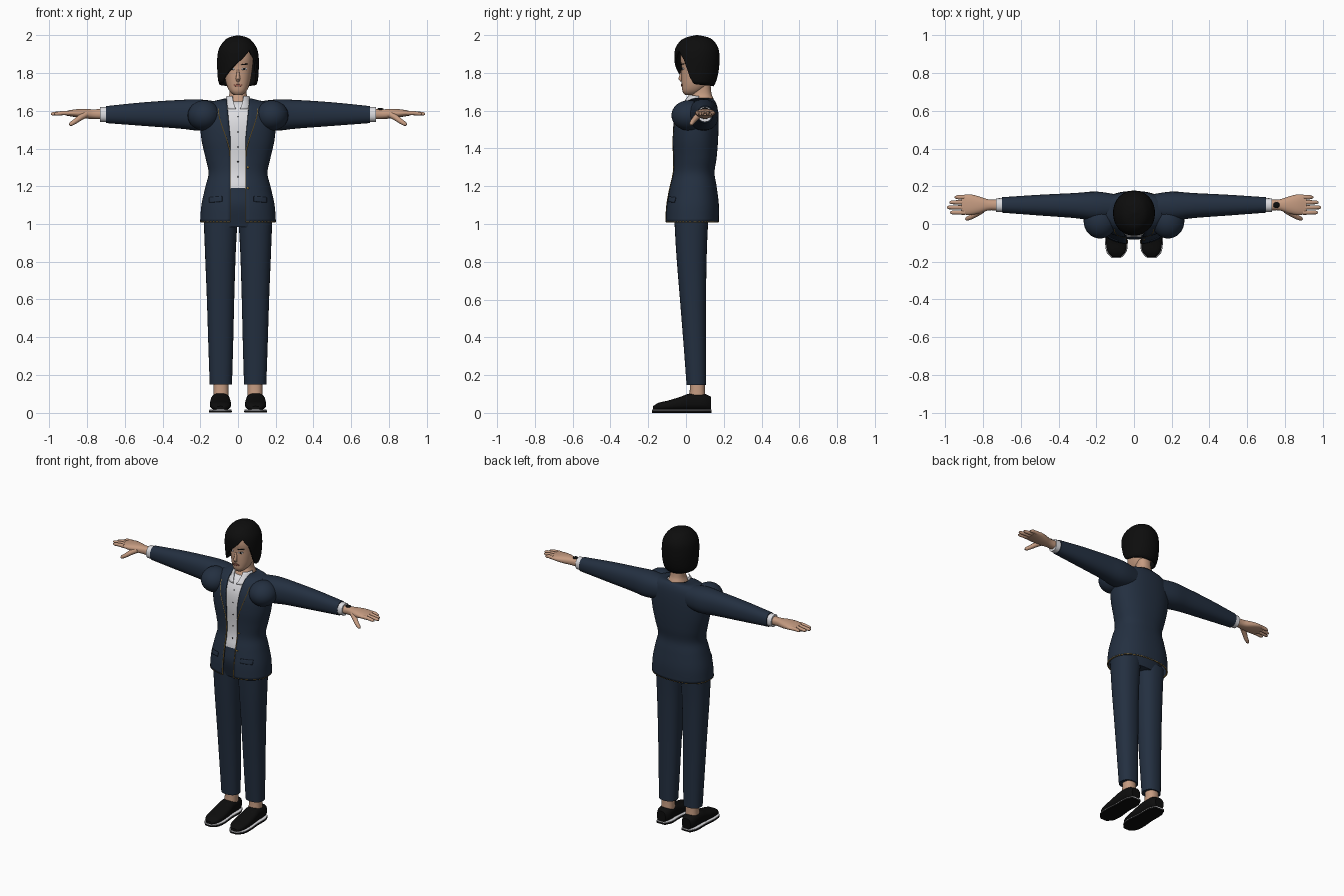
import bpy, bmesh, math
from mathutils import Vector

if "Cube" in bpy.data.objects:
    bpy.data.objects.remove(bpy.data.objects["Cube"])

def material(name, rgb):
    m = bpy.data.materials.new(name)
    m.diffuse_color = (*rgb, 1)
    m.use_nodes = True
    m.node_tree.nodes["Principled BSDF"].inputs["Base Color"].default_value = m.diffuse_color
    return m

NAVY = material("navy cloth", (0.017, 0.029, 0.052))
BLACK = material("black", (0.004, 0.004, 0.004))
SKIN = material("skin", (0.56, 0.33, 0.22))
WHITE = material("white cloth", (0.72, 0.72, 0.75))
GOLD = material("gold trim", (0.36, 0.22, 0.05))
LIP = material("lips", (0.36, 0.13, 0.09))

# Each key is (t, a0, a1, b0, b1): a cross-section box at t along the axis.
def at(keys, t):
    """Smooth (Hermite) interpolation of the cross-section keys."""
    t = min(max(t, keys[0][0]), keys[-1][0])
    i = next((k for k in range(len(keys) - 2) if t <= keys[k + 1][0]), len(keys) - 2)
    def slope(k, c):
        p, q = keys[max(k - 1, 0)], keys[min(k + 1, len(keys) - 1)]
        return (q[c] - p[c]) / (q[0] - p[0])
    p, q = keys[i], keys[i + 1]
    h = q[0] - p[0]
    u = (t - p[0]) / h
    return [(2*u**3 - 3*u*u + 1) * p[c] + (u**3 - 2*u*u + u) * h * slope(i, c)
            + (3*u*u - 2*u**3) * q[c] + (u**3 - u*u) * h * slope(i + 1, c) for c in range(1, 5)]

def point(keys, t, ang, n=2.3, axis='z'):
    a0, a1, b0, b1 = at(keys, t)
    c, s = math.cos(ang), math.sin(ang)
    a = (a0 + a1) / 2 + (a1 - a0) / 2 * math.copysign(abs(c) ** (2 / n), c)
    b = (b0 + b1) / 2 + (b1 - b0) / 2 * math.copysign(abs(s) ** (2 / n), s)
    return {'z': (a, b, t), 'x': (t, a, b), 'y': (a, t, b)}[axis]

def front_y(keys, x, z, n=2.3):
    a0, a1, b0, b1 = at(keys, z)
    r = min(abs(x - (a0 + a1) / 2) / ((a1 - a0) / 2), 1)
    return (b0 + b1) / 2 - (b1 - b0) / 2 * (1 - r ** n) ** (1 / n)

def finish(ob, mat, mirror=False, thick=0):
    ob.data.materials.clear()
    ob.data.materials.append(mat)
    bpy.ops.object.select_all(action='DESELECT')
    ob.select_set(True)
    bpy.context.view_layer.objects.active = ob
    bpy.ops.object.shade_smooth_by_angle(angle=math.radians(45))
    if thick:
        m = ob.modifiers.new("thickness", 'SOLIDIFY')
        m.thickness, m.offset = thick, 0
    if mirror:
        ob.modifiers.new("mirror", 'MIRROR')
    return ob

def mesh_object(name, bm):
    me = bpy.data.meshes.new(name)
    bm.to_mesh(me)
    bm.free()
    ob = bpy.data.objects.new(name, me)
    bpy.context.collection.objects.link(ob)
    return ob

def loft(name, keys, mat, axis='z', n=2.3, rings=16, seg=32, t0=None, span=None,
         start=None, ease=1, mirror=False, thick=0):
    """Skin over rings; span(t) opens the ring, start(angle) shapes the lower edge."""
    lo, hi = keys[0][0] if t0 is None else t0, keys[-1][0]
    cols = seg + 1 if span else seg
    bm = bmesh.new()
    grid = []
    for i in range(rings + 1):
        f = 1 - (1 - i / rings) ** ease
        row = []
        for j in range(cols):
            base = start(j / seg * 360) if start else lo
            t = base + (hi - base) * f
            a0, a1 = span(t) if span else (0, math.tau)
            row.append(bm.verts.new(point(keys, t, a0 + (a1 - a0) * j / seg, n, axis)))
        grid.append(row)
    for r, s in zip(grid, grid[1:]):
        for j in range(seg):
            k = (j + 1) % cols
            bm.faces.new((r[j], r[k], s[k], s[j]))
    if not span:
        bm.faces.new(grid[-1])
        if not start:
            bm.faces.new(grid[0][::-1])
    bmesh.ops.recalc_face_normals(bm, faces=bm.faces)
    return finish(mesh_object(name, bm), mat, mirror, thick)

def tube(name, pts, radii, mat, mirror=False, res=3):
    cu = bpy.data.curves.new(name, 'CURVE')
    cu.dimensions, cu.bevel_depth, cu.bevel_resolution, cu.use_fill_caps = '3D', 1, res, True
    sp = cu.splines.new('POLY')
    sp.points.add(len(pts) - 1)
    for i, p in enumerate(pts):
        sp.points[i].co = (*p, 1)
        sp.points[i].radius = radii[i] if isinstance(radii, list) else radii
    ob = bpy.data.objects.new(name, cu)
    bpy.context.collection.objects.link(ob)
    bpy.ops.object.select_all(action='DESELECT')
    ob.select_set(True)
    bpy.context.view_layer.objects.active = ob
    bpy.ops.object.convert(target='MESH')
    return finish(bpy.context.object, mat, mirror)

def patch(name, keys, cx, cz, hx, hz, mat, tilt=0, lens=True, lift=0.002, mirror=True):
    """Thin plate lying on the front of a lofted part."""
    bm = bmesh.new()
    g = []
    for i in range(11):
        u = i / 5 - 1
        h = hz * (max(math.sqrt(1 - u * u), 0.1) if lens else 1)
        col = []
        for v in (-1, -0.5, 0, 0.5, 1):
            x, z = cx + u * hx, cz + v * h + u * tilt
            col.append(bm.verts.new((x, front_y(keys, x, z) - lift, z)))
        g.append(col)
    for p, q in zip(g, g[1:]):
        for j in range(4):
            bm.faces.new((p[j], q[j], q[j + 1], p[j + 1]))
    return finish(mesh_object(name, bm), mat, mirror, 0.004)

def sphere(name, loc, scale, mat, mirror=False):
    bm = bmesh.new()
    bmesh.ops.create_uvsphere(bm, u_segments=32, v_segments=16, radius=1)
    for v in bm.verts:
        v.co = Vector(loc) + Vector(s * c for s, c in zip(scale, v.co))
    return finish(mesh_object(name, bm), mat, mirror)

def sym(rows):
    return [(z, -r, r, f, b) for z, r, f, b in rows]

# Jacket, open down the front
JACKET = sym([(1.01, .197, -.105, .17), (1.1, .19, -.1, .17), (1.2, .168, -.082, .158),
              (1.27, .152, -.066, .147), (1.35, .168, -.064, .158), (1.45, .19, -.068, .166),
              (1.55, .195, -.06, .168), (1.62, .175, -.03, .162), (1.65, .13, 0, .15),
              (1.662, .07, .015, .14)])
def opening(z):
    r = at(JACKET, z)[1]
    w = min(.04 + .02 * max(0, (z - 1.45) / .21), .85 * r)
    off = math.asin((w / r) ** 1.15)
    return -math.pi / 2 + off, 1.5 * math.pi - off
loft("jacket", JACKET, NAVY, rings=36, seg=56, span=opening, thick=.008)
patch("pocket_flap", JACKET, .118, 1.13, .034, .014, NAVY, tilt=-.003, lens=False, lift=.008)

# Gold piping on lapels, front edges and hem
line = [(.105, 1.61), (.1, 1.57), (.085, 1.52), (.06, 1.45), (.043, 1.39)]
line += [(.041, 1.39 - .0375 * k) for k in range(1, 11)]
tube("lapel_piping", [(x, front_y(JACKET, x, z) - .004, z) for x, z in line], .0025, GOLD, True, 1)
a, b = opening(1.013)
tube("hem_piping", [Vector(point(JACKET, 1.013, a + (b - a) * i / 48)) * 1.0 for i in range(49)],
     .0048, GOLD, res=1)
for z in (1.19, 1.3):
    sphere("jacket_button", (.052, front_y(JACKET, .052, z) - .004, z), (.006, .004, .006), GOLD)

# Shirt with collar and buttons
SHIRT = [(z, p + .012, q - .012, f + .012, k - .012) for z, p, q, f, k in JACKET if 1.15 < z < 1.655]
loft("shirt", SHIRT, WHITE, t0=1.187, rings=24)
for z in (1.25, 1.33, 1.41, 1.49, 1.57):
    sphere("shirt_button", (0, front_y(SHIRT, 0, z), z), (.004, .003, .004), BLACK)
loft("collar", sym([(1.61, .08, -.035, .14), (1.645, .07, -.012, .135), (1.678, .058, .008, .13)]),
     WHITE, span=lambda t: (math.radians(-84 + (t - 1.61) * 300), 0), rings=6, seg=12,
     mirror=True, thick=.005)

# Shoulders, sleeves and cuffs
sphere("shoulder_puff", (.18, .015, 1.575), (.087, .092, .08), NAVY, True)
loft("sleeve", [(.08, .03, .155, 1.51, 1.645), (.2, .015, .172, 1.495, 1.66),
                (.3, .03, .165, 1.505, 1.658), (.5, .045, .155, 1.52, 1.645),
                (.70, .06, .142, 1.535, 1.625)], NAVY, axis='x', mirror=True)
loft("cuff", [(.68, .063, .138, 1.54, 1.621), (.732, .064, .136, 1.541, 1.62)],
     WHITE, axis='x', rings=2, mirror=True)

# Hands
loft("palm", [(.70, .07, .13, 1.555, 1.61), (.77, .072, .13, 1.557, 1.608),
              (.82, .056, .146, 1.56, 1.61), (.87, .048, .157, 1.568, 1.607),
              (.915, .052, .153, 1.575, 1.598)], SKIN, axis='x', mirror=True)
for name, y, tip in (("little", .142, .95), ("ring", .115, .978), ("middle", .088, .992), ("index", .061, .975)):
    tube(name + "_finger", [(.895, y, 1.588), (.93, y, 1.588), (tip - .012, y, 1.584), (tip, y, 1.583)],
         [.0125, .0115, .010, .005], SKIN, True)
tube("thumb", [(.805, .075, 1.582), (.835, .055, 1.565), (.865, .036, 1.543), (.885, .028, 1.53),
               (.893, .025, 1.525)], [.018, .016, .013, .011, .005], SKIN, True)
sphere("watch_face", (.755, .1, 1.608), (.017, .016, .008), BLACK)

# Trousers
loft("trouser_leg", [(.148, .032, .15, .003, .107), (.35, .026, .157, -.012, .106),
                     (.6, .02, .165, -.032, .106), (.85, .012, .175, -.052, .11),
                     (1.03, .002, .182, -.062, .118)], NAVY, mirror=True)
loft("trouser_hips", sym([(.985, .165, -.055, .11), (1.1, .168, -.082, .14), (1.19, .145, -.07, .135)]), NAVY)

# Ankles and shoes
loft("ankle", [(.06, .048, .132, .015, .105), (.12, .05, .13, .02, .1), (.2, .05, .13, .02, .1)],
     SKIN, rings=6, mirror=True)
loft("shoe", [(-.176, .072, .115, .014, .034), (-.15, .047, .138, .013, .052), (-.1, .038, .148, .013, .064),
              (-.03, .038, .148, .013, .085), (.02, .042, .145, .013, .102), (.1, .045, .14, .013, .1),
              (.132, .062, .125, .013, .085)], BLACK, axis='y', n=2.6, rings=24, mirror=True)
def sole(name, z0, z1, grow, mat):
    rows = [(-.18, .07, .117), (-.15, .042, .144), (-.09, .034, .152), (0, .042, .146),
            (.09, .042, .144), (.135, .062, .126)]
    loft(name, [(y, p - grow, q + grow, z0, z1) for y, p, q in rows], mat, axis='y', n=8,
         rings=24, mirror=True)
sole("sole", 0, .012, .001, BLACK)
sole("sole_welt", .011, .017, 0, WHITE)

# Neck and head
loft("neck", sym([(1.62, .07, .005, .15), (1.66, .056, .02, .146), (1.69, .046, .035, .135),
                  (1.74, .045, .04, .13)]), SKIN)
HEAD = sym([(1.684, .022, -.005, .04), (1.7, .042, -.018, .08), (1.735, .06, -.022, .12),
            (1.78, .07, -.024, .145), (1.83, .077, -.024, .152), (1.88, .08, -.03, .155),
            (1.93, .07, -.02, .14), (1.965, .04, .01, .1)])
loft("head", HEAD, SKIN, rings=28, seg=40)
tube("nose", [(0, -.018, 1.825), (0, -.024, 1.795), (0, -.03, 1.77), (0, -.022, 1.757)],
     [.005, .008, .012, .008], SKIN)
patch("eye_white", HEAD, .033, 1.822, .015, .006, WHITE)
patch("iris", HEAD, .033, 1.822, .006, .006, BLACK, lift=.004)
patch("eyebrow", HEAD, .035, 1.846, .019, .003, BLACK, tilt=.002)
patch("mouth", HEAD, 0, 1.735, .024, .006, LIP, mirror=False)

# Hair: bob with a fringe swept to one side
HAIR = sym([(1.72, .085, -.02, .135), (1.76, .099, -.04, .155), (1.82, .104, -.05, .168),
            (1.88, .104, -.055, .171), (1.93, .094, -.05, .165), (1.97, .066, -.02, .138),
            (1.985, .042, .012, .108), (1.994, .004, .055, .063)])
EDGE = [(0, 1.74), (90, 1.73), (180, 1.74), (215, 1.75), (235, 1.79), (270, 1.855), (305, 1.92),
        (325, 1.87), (340, 1.78), (350, 1.745), (360, 1.74)]
def hair_edge(deg):
    for (a0, z0), (a1, z1) in zip(EDGE, EDGE[1:]):
        if deg <= a1:
            return z0 + (z1 - z0) * (deg - a0) / (a1 - a0)
loft("hair", HAIR, BLACK, n=2.1, rings=24, seg=72, start=hair_edge, ease=1.8, thick=.012)
